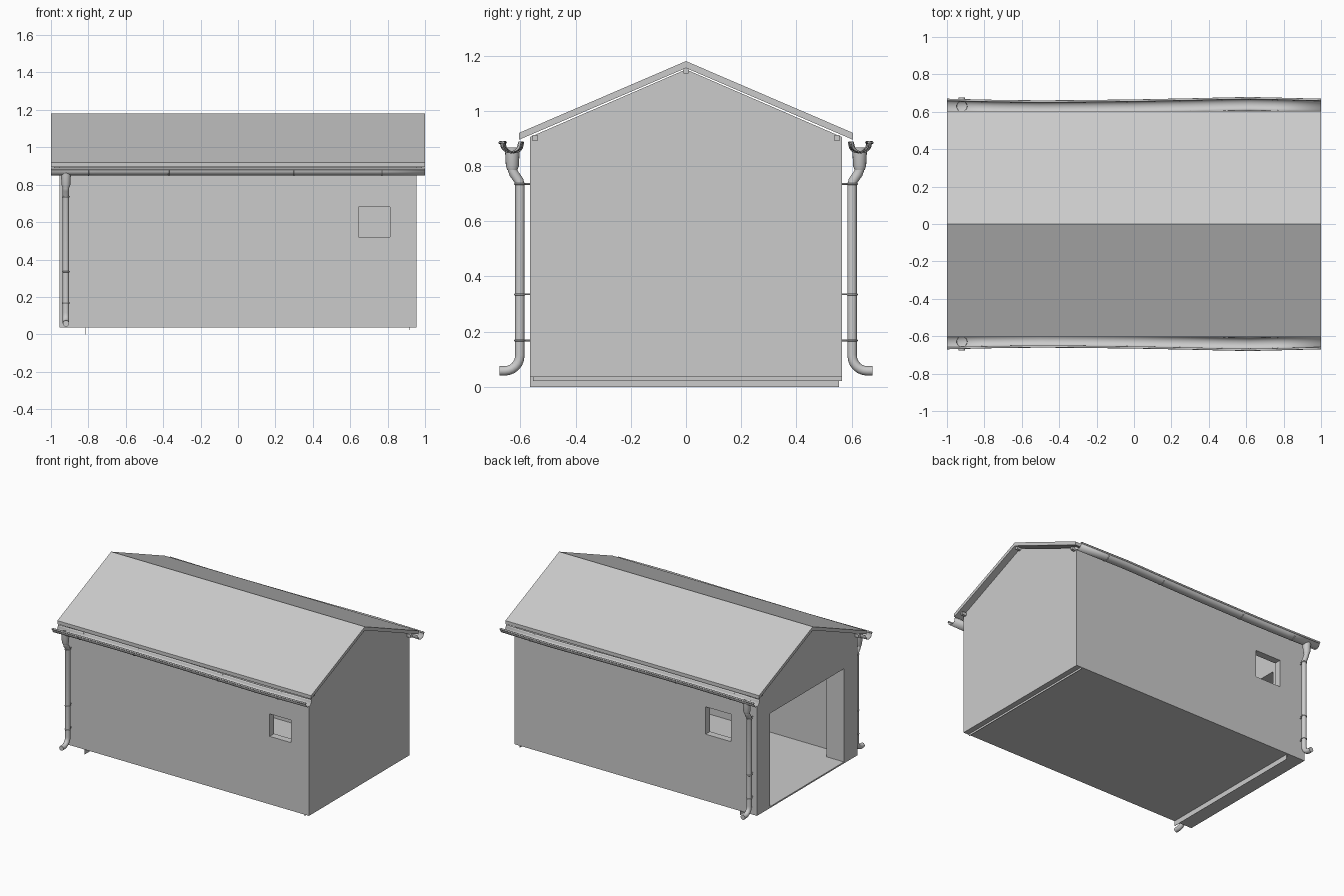
import bpy, math
from mathutils import Vector

if "Cube" in bpy.data.objects:
    bpy.data.objects.remove(bpy.data.objects["Cube"])


def mesh_obj(name, verts, faces):
    me = bpy.data.meshes.new(name)
    me.from_pydata(verts, [], faces)
    me.update()
    ob = bpy.data.objects.new(name, me)
    bpy.context.collection.objects.link(ob)
    return ob


def prism(name, prof, x0, x1):
    """Extrude a counter-clockwise (y, z) profile along x."""
    n = len(prof)
    verts = [(x, y, z) for x in (x0, x1) for y, z in prof]
    faces = [tuple(reversed(range(n))), tuple(range(n, 2 * n))]
    faces += [(i, (i + 1) % n, n + (i + 1) % n, n + i) for i in range(n)]
    return mesh_obj(name, verts, faces)


def box(name, x0, x1, y0, y1, z0, z1):
    return prism(name, [(y0, z0), (y1, z0), (y1, z1), (y0, z1)], x0, x1)


def tube(name, pts, r, cyclic=False):
    """Round bar or pipe along a polyline."""
    cu = bpy.data.curves.new(name, 'CURVE')
    cu.dimensions = '3D'
    cu.bevel_depth = r
    cu.bevel_resolution = 4
    cu.use_fill_caps = True
    sp = cu.splines.new('POLY')
    sp.points.add(len(pts) - 1)
    for p, co in zip(sp.points, pts):
        p.co = (*co, 1)
    sp.use_cyclic_u = cyclic
    sp.use_smooth = True
    ob = bpy.data.objects.new(name, cu)
    bpy.context.collection.objects.link(ob)
    return ob


def smooth(ob):
    bpy.ops.object.select_all(action='DESELECT')
    bpy.context.view_layer.objects.active = ob
    ob.select_set(True)
    bpy.ops.object.shade_smooth_by_angle(angle=math.radians(40))


# Walls: gabled block hollowed out, with a door and two windows
walls = prism("walls", [(-.565, .036), (.565, .036), (.565, .905), (0, 1.15), (-.565, .905)], -.955, .955)
cutters = [
    prism("cavity_cutter", [(-.515, .046), (.515, .046), (.515, .88), (0, 1.10), (-.515, .88)], -.815, .905),
    box("door_cutter", -1.1, -.7, -.415, .42, .046, .71),
    box("front_window_cutter", .645, .812, -.7, -.45, .52, .68),
    box("back_window_cutter", -.75, -.55, .45, .7, .51, .705),
]
for c in cutters:
    c.hide_render = True
    c.hide_viewport = True
    m = walls.modifiers.new(c.name, 'BOOLEAN')
    m.operation = 'DIFFERENCE'
    m.solver = 'EXACT'
    m.object = c

# Thin ground strips under the floor
box("door_ground_strip", -.816, -.814, -.565, .555, 0, .037)
box("rear_ground_strip", .914, .916, -.555, .565, .022, .037)

# Roof and the purlins below it
prism("roof", [(-.605, .895), (0, 1.155), (.605, .895), (.605, .92), (0, 1.18), (-.605, .92)], -1, 1)
for name, y, z in (("left_purlin", -.547, .9), ("ridge_purlin", 0, 1.145), ("right_purlin", .547, .9)):
    box(name, -.985, .985, y - .009, y + .009, z - .009, z + .012)

# Gutter runs, slightly wavy along their length
stations = [(-1, 0), (-.75, -.006), (-.5, -.009), (-.25, -.007), (0, -.004),
            (.3, .002), (.5, .007), (.62, .009), (.75, .006), (1, 0)]


def gutter(side, s):
    prof = [(.597, .888)]
    for i in range(11):
        a = math.pi + math.pi * i / 10
        prof.append((.631 + .031 * math.cos(a), .876 + .025 * math.sin(a)))
    prof.append((.664, .885))
    n = len(prof)
    verts = [(x, s * (y + d), z) for x, d in stations for y, z in prof]
    faces = []
    for j in range(len(stations) - 1):
        for i in range(n - 1):
            f = (j * n + i, j * n + i + 1, (j + 1) * n + i + 1, (j + 1) * n + i)
            faces.append(f if s > 0 else f[::-1])
    g = mesh_obj(side + "_gutter", verts, faces)
    sol = g.modifiers.new("thickness", 'SOLIDIFY')
    sol.thickness = .003
    sol.offset = 0
    smooth(g)
    tube(side + "_gutter_rim", [(x, s * (.664 + d), .885) for x, d in stations], .006)
    # gutter hangers
    for k, (x, d) in enumerate([(-.8, -.005), (-.37, -.008), (.3, .002), (.77, .005)]):
        pts = [(x, s * (y + d), z - .002) for y, z in prof]
        tube(f"{side}_hanger_{k}", pts, .003)


def downpipe(side, s):
    x = -.92
    # funnel outlet: revolved profile
    rings = [(.029, .868), (.026, .845), (.0235, .80), (.018, .785)]
    n = 16
    yc = .629
    verts = [(x + r * math.cos(2 * math.pi * i / n), s * yc + r * math.sin(2 * math.pi * i / n), z)
             for r, z in rings for i in range(n)]
    faces = [((j + 1) * n + i, (j + 1) * n + (i + 1) % n, j * n + (i + 1) % n, j * n + i)
             for j in range(len(rings) - 1) for i in range(n)]
    smooth(mesh_obj(side + "_outlet", verts, faces))
    # pipe with an offset at the top and a curved shoe at the bottom
    path = [(.629, .80), (.628, .785), (.623, .772), (.606, .748), (.602, .735), (.602, .115)]
    for i in range(1, 7):
        a = math.pi - (math.pi / 2) * i / 6
        path.append((.657 + .055 * math.cos(a), .113 - .055 * math.sin(a)))
    path.append((.675, .058))
    tube(side + "_downpipe", [(x, s * y, z) for y, z in path], .0172)
    # pipe clamps with a stub into the wall
    for k, z in enumerate((.735, .335, .168)):
        ring = [(x + .0175 * math.cos(2 * math.pi * i / 16), s * .602 + .0175 * math.sin(2 * math.pi * i / 16), z)
                for i in range(16)]
        tube(f"{side}_clamp_{k}", ring, .0035, True)
        tube(f"{side}_clamp_pin_{k}", [(x, s * .56, z), (x, s * .59, z)], .003)


for side, s in (("front", -1), ("back", 1)):
    gutter(side, s)
    downpipe(side, s)
